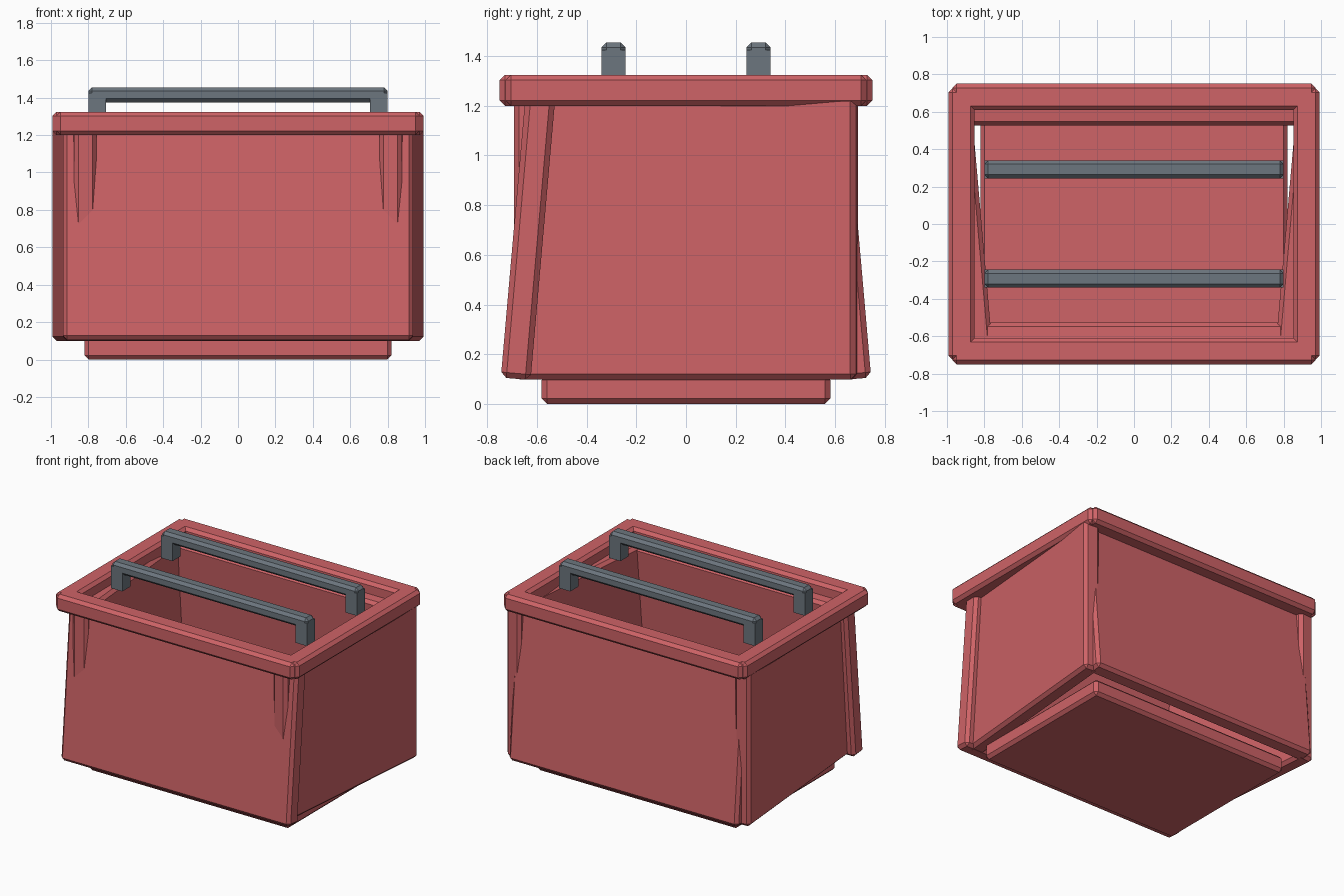
import bpy
from math import radians

cube = bpy.data.objects.get("Cube")
if cube:
    bpy.data.objects.remove(cube, do_unlink=True)


def material(name, color):
    m = bpy.data.materials.new(name)
    m.use_nodes = True
    m.diffuse_color = color
    m.node_tree.nodes["Principled BSDF"].inputs["Base Color"].default_value = color
    return m


RED = material("soft red plastic", (0.62, 0.125, 0.135, 1))
GREY = material("slate grey", (0.15, 0.18, 0.21, 1))
TILT = radians(5)


def box(name, center, size, mat, bevel=0.022, rot=(0, 0, 0)):
    """Flat shaded box with chamfered edges."""
    bpy.ops.mesh.primitive_cube_add(size=1, location=center, rotation=rot)
    ob = bpy.context.object
    ob.name = name
    ob.scale = size
    bpy.ops.object.transform_apply(location=False, rotation=False, scale=True)
    ob.data.materials.append(mat)
    if bevel:
        mod = ob.modifiers.new("chamfer", 'BEVEL')
        mod.width = bevel
        mod.segments = 1
    return ob


# Base plinth
box("base", (0, 0, 0.06), (1.64, 1.16, 0.12), RED)

# Front and back: leaning panels, rim bars and carrying handles
for label, s in (("front", -1), ("back", 1)):
    box(label + "_panel", (0, s * 0.635, 0.67), (1.87, 0.12, 1.14), RED,
        rot=(s * TILT, 0, 0))
    box(label + "_rim", (0, s * 0.68, 1.262), (1.94, 0.14, 0.125), RED)
    y = s * 0.292
    box(label + "_handle_bar", (0, y, 1.415), (1.6, 0.096, 0.08), GREY, 0.02)
    for side, x in (("left", 0.753), ("right", -0.753)):
        box(f"{label}_handle_{side}_leg", (x, y, 1.342), (0.094, 0.096, 0.165),
            GREY, 0)

# Sides: panels splayed towards the back, and rim bars
for label, s in (("left", 1), ("right", -1)):
    box(label + "_panel", (s * 0.875, 0, 0.67), (0.12, 1.38, 1.14), RED,
        rot=(0, 0, -s * TILT))
    box(label + "_rim", (s * 0.923, 0, 1.262), (0.14, 1.45, 0.125), RED)
